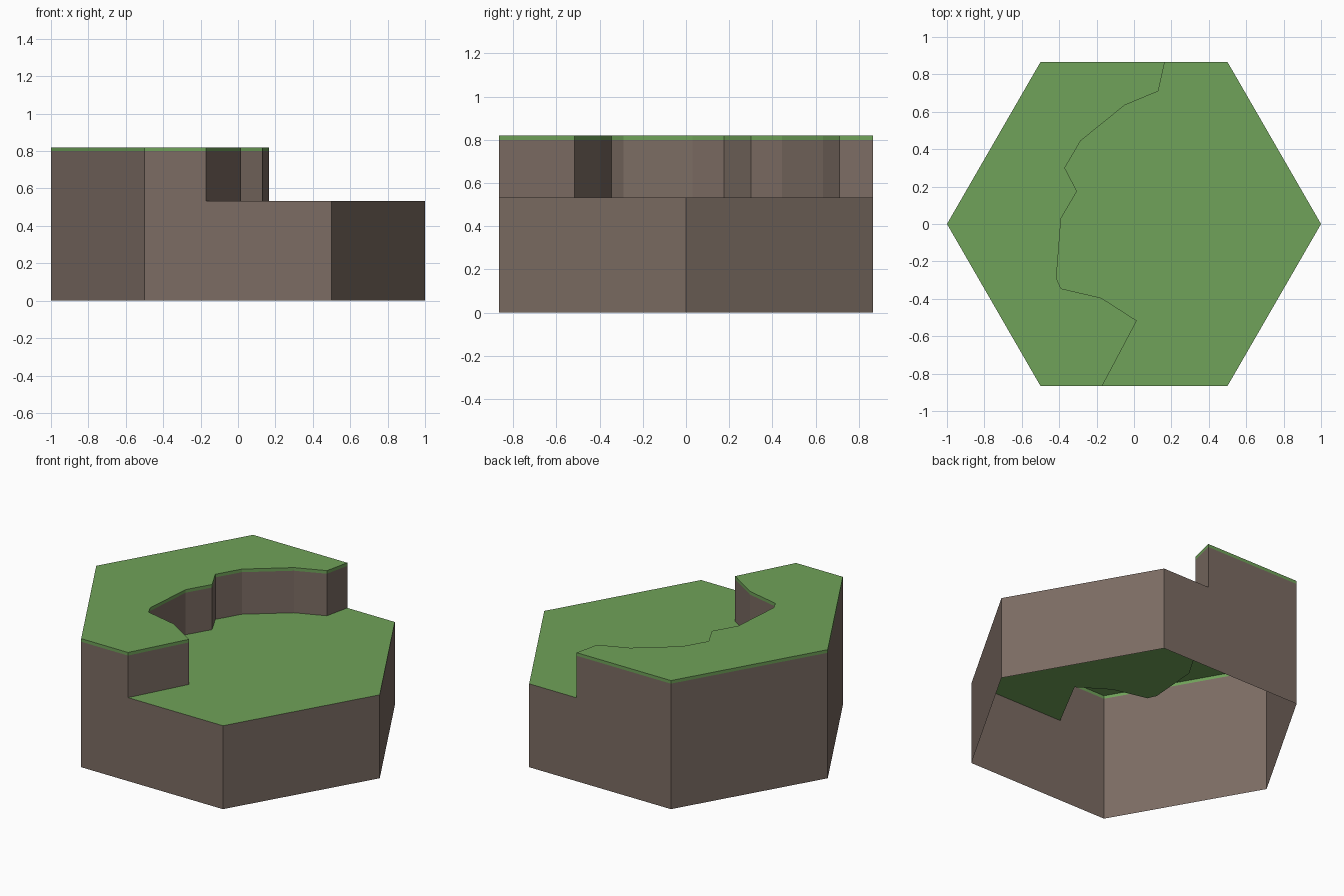
import bpy, bmesh
from math import sin, cos, pi

if "Cube" in bpy.data.objects:
    bpy.data.objects.remove(bpy.data.objects["Cube"])

LOW, EDGE, HIGH = 0.532, 0.80, 0.82   # lower ground, turf underside, upper ground


def material(name, color):
    mat = bpy.data.materials.new(name)
    mat.diffuse_color = (*color, 1)
    mat.use_nodes = True
    mat.node_tree.nodes["Principled BSDF"].inputs["Base Color"].default_value = mat.diffuse_color
    return mat


earth = material("earth", (0.20, 0.15, 0.125))
grass = material("grass", (0.16, 0.36, 0.10))

# Hexagon corners, counter-clockwise from +x
corner = [(cos(i * pi / 3), sin(i * pi / 3)) for i in range(6)]
R, BR, BL, L, FL, FR = corner

# Cliff line, back edge to front edge
cliff = [(0.165, BR[1]), (0.13, 0.71), (-0.05, 0.635), (-0.285, 0.445),
         (-0.37, 0.30), (-0.305, 0.175), (-0.39, 0.03), (-0.415, -0.29),
         (-0.39, -0.345), (-0.175, -0.395), (0.015, -0.517), (-0.17, FL[1])]

high_side = [cliff[0], BL, L, FL, cliff[-1]]
low_side = [cliff[-1], FR, R, BR, cliff[0]]
cliff_face = cliff[::-1]


def band(bm, path, z0, z1):
    """Vertical strip of quads along a path, facing outward for CCW paths."""
    for (ax, ay), (bx, by) in zip(path, path[1:]):
        bm.faces.new([bm.verts.new(p) for p in
                      ((ax, ay, z0), (bx, by, z0), (bx, by, z1), (ax, ay, z1))])


def cap(bm, outline, z):
    bm.faces.new([bm.verts.new((x, y, z)) for x, y in outline])


def finish(bm, name, mat):
    bmesh.ops.remove_doubles(bm, verts=bm.verts[:], dist=1e-4)
    mesh = bpy.data.meshes.new(name)
    bm.to_mesh(mesh)
    bm.free()
    mesh.materials.append(mat)
    bpy.context.collection.objects.link(bpy.data.objects.new(name, mesh))


# Earth walls, open underneath: base ring, upper walls and cliff face
bm = bmesh.new()
band(bm, high_side, 0, LOW)
band(bm, low_side, 0, LOW)
band(bm, high_side, LOW, EDGE)
band(bm, cliff_face[::-1][::-1], LOW, EDGE)
finish(bm, "earth_walls", earth)

# Upper grass with its thin turf edge
bm = bmesh.new()
cap(bm, high_side[:-1] + cliff_face[:-1], HIGH)
band(bm, high_side, EDGE, HIGH)
band(bm, cliff_face, EDGE, HIGH)
finish(bm, "upper_grass", grass)

# Lower grass
bm = bmesh.new()
cap(bm, low_side[:-1] + cliff[:-1], LOW)
finish(bm, "lower_grass", grass)
